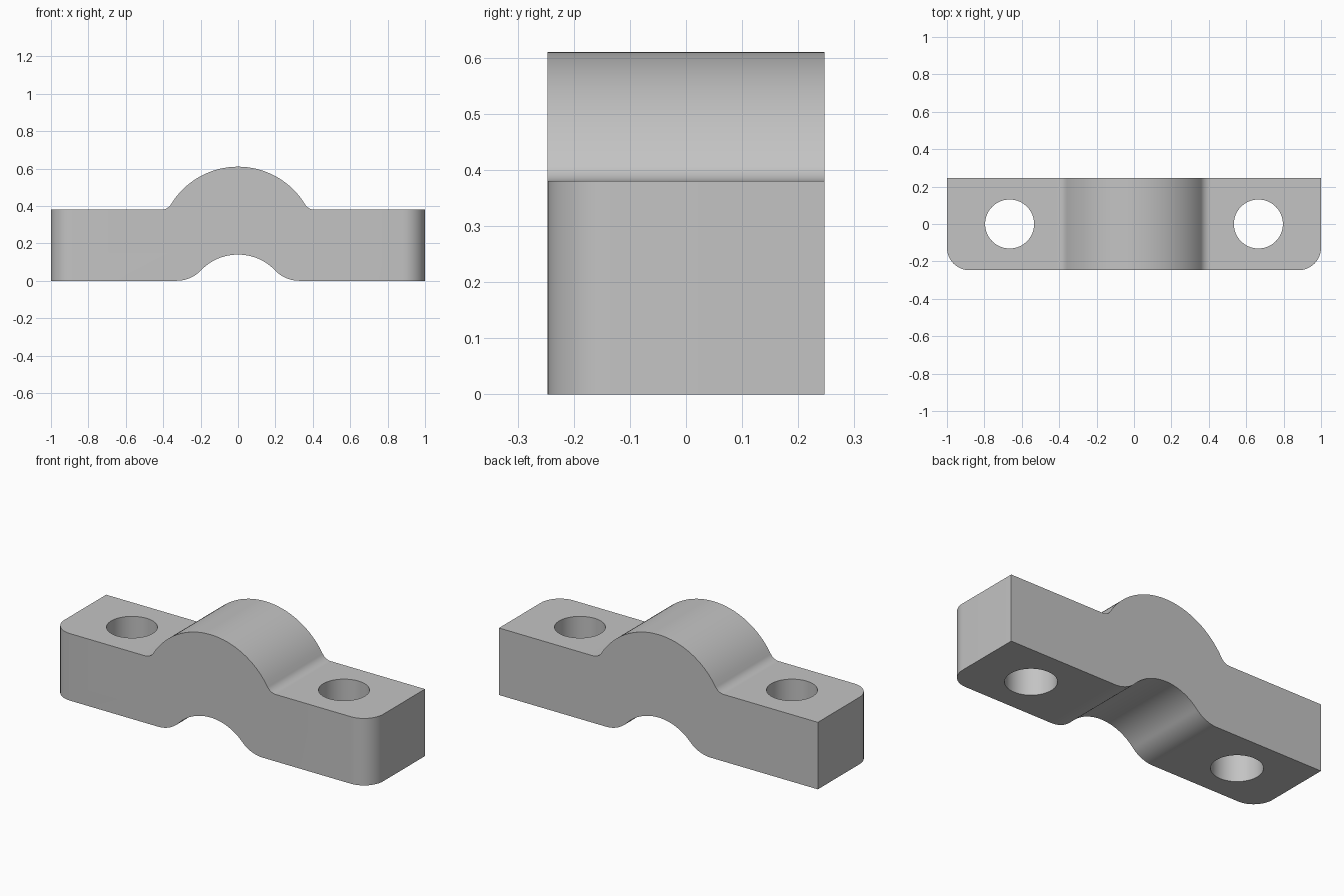
import bpy, bmesh
from math import sin, cos, atan2, sqrt, pi

if "Cube" in bpy.data.objects:
    bpy.data.objects.remove(bpy.data.objects["Cube"], do_unlink=True)

HALF_DEPTH = 0.247
FLANGE = 0.38
HOLE_X, HOLE_R = 0.665, 0.131


def arch_half(base, crown, radius, fillet, steps=16):
    """Points from the flat at height base up to the crown, on the +x side."""
    centre = crown - radius
    rise = base + fillet - centre
    run = sqrt((radius + fillet) ** 2 - rise ** 2)
    tilt = atan2(rise, run)
    pts = []
    # concave blend into the flat
    for i in range(steps):
        a = -pi / 2 - (pi / 2 - tilt) * i / steps
        pts.append((run + fillet * cos(a), base + fillet + fillet * sin(a)))
    # main arc
    for i in range(steps + 1):
        a = tilt + (pi / 2 - tilt) * i / steps
        pts.append((radius * cos(a), centre + radius * sin(a)))
    return pts


def full_arch(*args):
    half = arch_half(*args)
    return half + [(-x, z) for x, z in reversed(half[:-1])]


# Clamp body: side profile swept from front to back
profile = [(1, 0), (1, FLANGE)] + full_arch(FLANGE, 0.61, 0.42, 0.06)
profile += [(-1, FLANGE), (-1, 0)] + full_arch(0, 0.14, 0.275, 0.18)[::-1]
bm = bmesh.new()
face = bm.faces.new([bm.verts.new((x, -HALF_DEPTH, z)) for x, z in profile])
ext = bmesh.ops.extrude_face_region(bm, geom=[face])
new_verts = [g for g in ext["geom"] if isinstance(g, bmesh.types.BMVert)]
bmesh.ops.translate(bm, verts=new_verts, vec=(0, 2 * HALF_DEPTH, 0))

# Rounded front corners
corners = [e for e in bm.edges
           if all(abs(v.co.x) > 0.99 and v.co.y < 0 for v in e.verts)]
bmesh.ops.bevel(bm, geom=corners, offset=0.12, segments=12, profile=0.5,
                affect='EDGES')
bmesh.ops.recalc_face_normals(bm, faces=bm.faces)
mesh = bpy.data.meshes.new("clamp_body")
bm.to_mesh(mesh)
bm.free()
body = bpy.data.objects.new("clamp_body", mesh)
bpy.context.collection.objects.link(body)

# Grey metal
mat = bpy.data.materials.new("grey_metal")
mat.use_nodes = True
grey = (0.55, 0.55, 0.55, 1)
mat.diffuse_color = grey
mat.node_tree.nodes["Principled BSDF"].inputs["Base Color"].default_value = grey
mesh.materials.append(mat)

# Bolt holes through both flanges
cutters = []
for side in (-1, 1):
    bpy.ops.mesh.primitive_cylinder_add(vertices=64, radius=HOLE_R, depth=1,
                                        location=(side * HOLE_X, 0, 0.2))
    cutter = bpy.context.object
    cutter.name = "bolt_hole_cutter"
    cutter.hide_render = True
    cutter.data.materials.append(mat)
    cutters.append(cutter)
    mod = body.modifiers.new("bolt_hole", 'BOOLEAN')
    mod.operation = 'DIFFERENCE'
    mod.solver = 'EXACT'
    mod.object = cutter

bpy.ops.object.select_all(action='DESELECT')
body.select_set(True)
bpy.context.view_layer.objects.active = body
for name in [m.name for m in body.modifiers]:
    bpy.ops.object.modifier_apply(modifier=name)
for cutter in cutters:
    bpy.data.objects.remove(cutter, do_unlink=True)

bpy.ops.object.shade_smooth_by_angle(angle=0.5)
